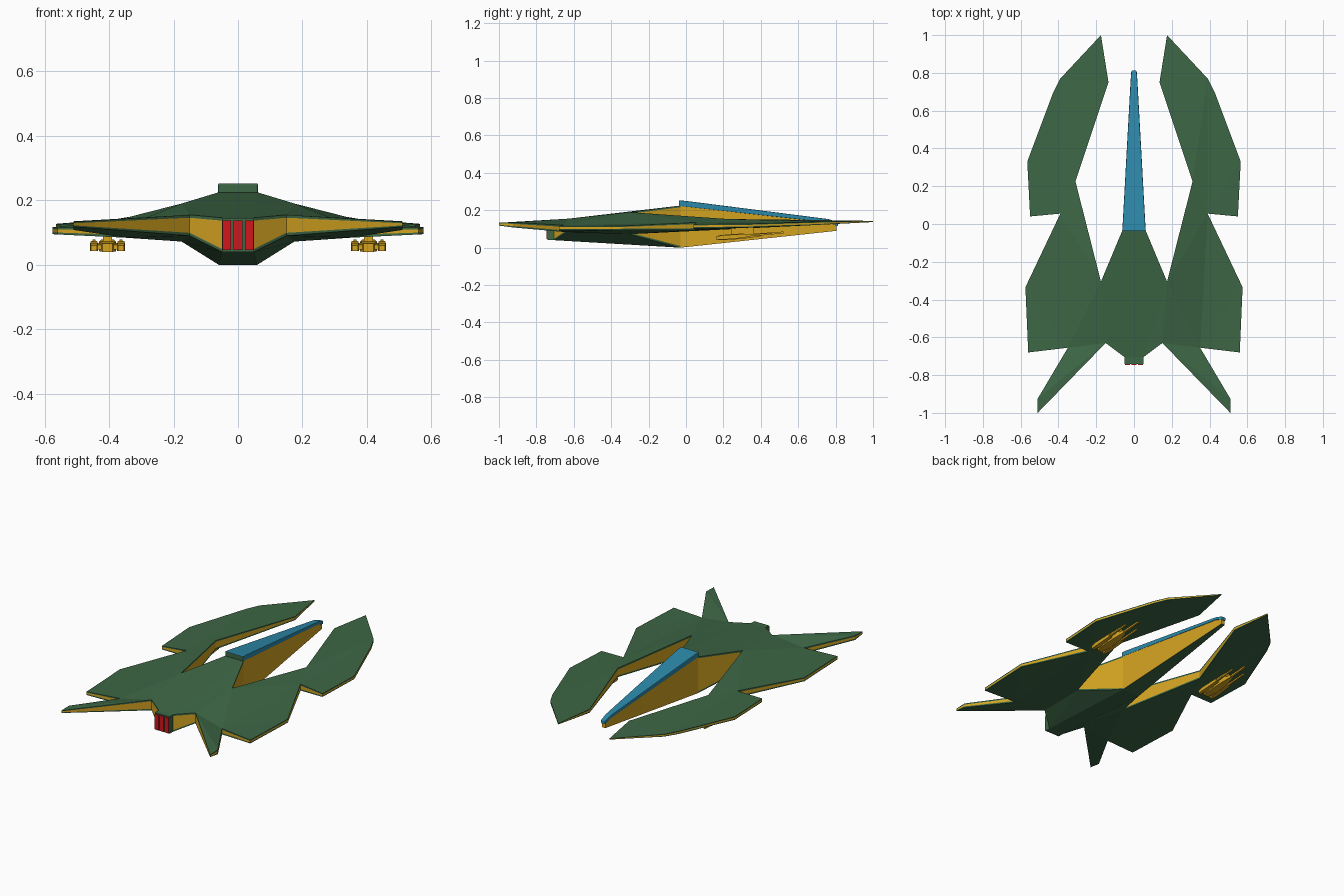
import bpy, bmesh

if "Cube" in bpy.data.objects:
    bpy.data.objects.remove(bpy.data.objects["Cube"])


def material(name, r, g, b):
    m = bpy.data.materials.new(name)
    m.diffuse_color = (r, g, b, 1)
    m.use_nodes = True
    m.node_tree.nodes["Principled BSDF"].inputs["Base Color"].default_value = m.diffuse_color
    return m


GREEN = material("green", 0.047, 0.135, 0.06)
YELLOW = material("yellow", 0.66, 0.37, 0.015)
BLUE = material("blue", 0.025, 0.25, 0.40)
RED = material("red", 0.65, 0.008, 0.012)
MATS = [GREEN, YELLOW, BLUE, RED]
G, Y, B, R = range(4)


def build(name, bm, mirror=False, bevel=0):
    bmesh.ops.recalc_face_normals(bm, faces=bm.faces)
    mesh = bpy.data.meshes.new(name)
    bm.to_mesh(mesh)
    bm.free()
    for m in MATS:
        mesh.materials.append(m)
    ob = bpy.data.objects.new(name, mesh)
    bpy.context.collection.objects.link(ob)
    if bevel:
        mod = ob.modifiers.new("Bevel", 'BEVEL')
        mod.width, mod.segments = bevel, 2
    if mirror:
        mod = ob.modifiers.new("Mirror", 'MIRROR')
        mod.use_clip = True
    return ob


def loft(name, sections, colors, cx=0, mirror=False, bevel=0):
    """Rectangular sections (y, half width, z bottom, z top) joined along y.
    colors = first cap, last cap, bottom, sides, top."""
    bm = bmesh.new()
    rings = [[bm.verts.new((cx + sx * w, y, z)) for sx, z in
              ((-1, zb), (1, zb), (1, zt), (-1, zt))] for y, w, zb, zt in sections]
    cap0, cap1, bot, side, top = colors
    bm.faces.new(rings[0]).material_index = cap0
    bm.faces.new(rings[-1]).material_index = cap1
    for a, b in zip(rings, rings[1:]):
        for i, c in enumerate((bot, side, top, side)):
            j = (i + 1) % 4
            bm.faces.new((a[i], a[j], b[j], b[i])).material_index = c
    return build(name, bm, mirror, bevel)


# Hull and wings: right half outline as x, y, z top, z bottom
OUTLINE = [
    (0.175, 1.0, .143, .137), (0.39, 0.77, .14, .125), (0.43, 0.69, .138, .121),
    (0.565, 0.33, .127, .108), (0.55, 0.04, .125, .104), (0.39, 0.055, .135, .095),
    (0.575, -0.335, .117, .095), (0.56, -0.68, .115, .094), (0.35, -0.655, .12, .084),
    (0.51, -0.925, .135, .108), (0.51, -1.0, .133, .118), (0.15, -0.63, .155, .09),
    (0.05, -0.705, .146, .04), (0, -0.705, .146, .04), (0, -0.03, .225, 0),
    (0.06, -0.03, .225, 0), (0.175, -0.305, .19, .072), (0.31, 0.225, .153, .098),
    (0.135, 0.75, .147, .125)]
PANELS = [(0, 1, 18), (18, 1, 5, 17), (1, 2, 5), (2, 3, 4, 5), (17, 5, 16),
          (5, 6, 7, 8), (16, 5, 8, 11), (8, 9, 10, 11), (15, 16, 11, 12), (14, 15, 12, 13)]

bm = bmesh.new()
levels = []
for k in range(4):
    row = []
    for x, y, zt, zb in OUTLINE:
        rim = min(0.009, (zt - zb) * 0.28)
        row.append(bm.verts.new((x, y, (zt, zt - rim, zb + rim, zb)[k])))
    levels.append(row)
for row in (levels[0], levels[3]):
    for p in PANELS:
        bm.faces.new([row[i] for i in p])
bmesh.ops.triangulate(bm, faces=bm.faces[:])
# Edge walls: green rims with a yellow band between
n = len(OUTLINE)
for i in range(n):
    if i in (12, 13, 14):
        continue
    j = (i + 1) % n
    for k in range(3):
        a, b = levels[k], levels[k + 1]
        bm.faces.new((a[i], a[j], b[j], b[i])).material_index = Y if k == 1 else G
build("hull_and_wings", bm, mirror=True)

# Nose wedge and cockpit canopy
loft("nose", [(-0.03, .06, 0, .225), (0.805, .012, .09, .132)], (Y, Y, G, Y, Y))
loft("canopy", [(-0.038, .062, .222, .253), (0.0, .06, .218, .25), (0.76, .018, .134, .153),
                (0.812, .014, .115, .137)], (G, B, B, B, B), bevel=0.004)

# Engine block with three exhaust bars
loft("engine_block", [(-0.74, .05, .04, .145), (-0.69, .05, .04, .146)], (G,) * 5)
for i in (-1, 0, 1):
    loft("exhaust_bar", [(-0.746, .0135, .046, .138), (-0.735, .0135, .046, .138)],
         (R,) * 5, cx=i * 0.0345)

# Under-wing guns: pylon, flat body, side pods and barrels
X = 0.405
loft("gun_pylon", [(0.24, .014, .06, .105), (0.36, .014, .07, .115)], (Y,) * 5, X, True)
loft("gun_body", [(0.17, .016, .04, .066), (0.24, .026, .042, .072), (0.34, .02, .052, .078),
                  (0.40, .009, .062, .078)], (Y,) * 5, X, True)
loft("gun_crossbar", [(0.19, .045, .047, .062), (0.27, .045, .053, .068)], (Y,) * 5, X, True)
for s in (-1, 1):
    loft("gun_pod", [(0.16, .009, .043, .060), (0.20, .012, .043, .067),
                     (0.32, .010, .054, .073)], (Y,) * 5, X + s * 0.042, True)
    loft("gun_barrel", [(0.31, .005, .058, .068), (0.46, .004, .070, .079)],
         (Y,) * 5, X + s * 0.042, True)
loft("gun_main_barrel", [(0.38, .006, .064, .076), (0.52, .005, .076, .086)], (Y,) * 5, X, True)
